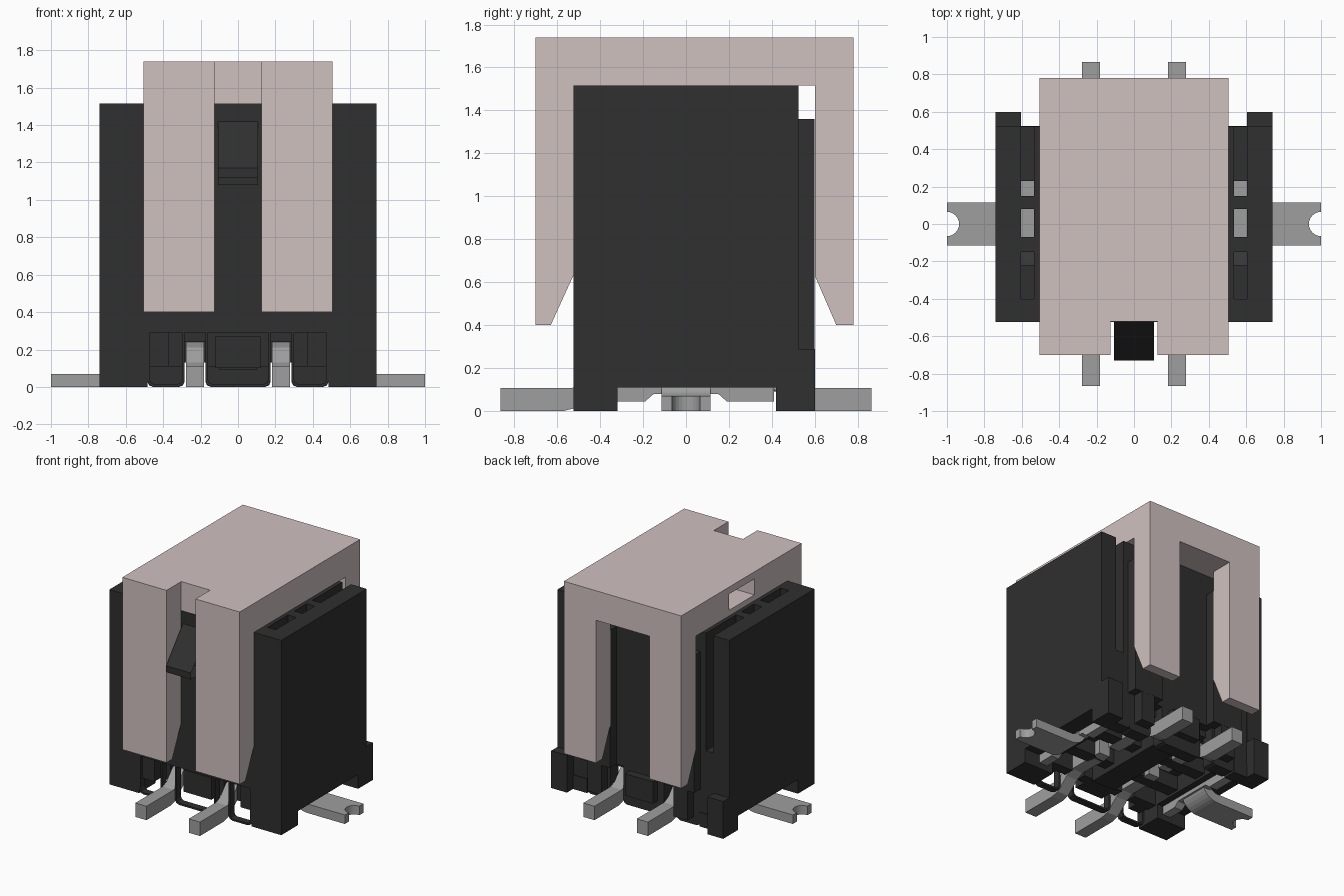
import bpy
import bmesh
import math
from mathutils import Vector

default = bpy.data.objects.get("Cube")
if default:
    bpy.data.objects.remove(default, do_unlink=True)


def material(name, rgb):
    m = bpy.data.materials.new(name)
    m.use_nodes = True
    m.diffuse_color = (*rgb, 1)
    m.node_tree.nodes["Principled BSDF"].inputs["Base Color"].default_value = (*rgb, 1)
    return m


BLACK = material("black plastic", (0.029, 0.029, 0.029))
PINK = material("pinkish grey plastic", (0.63, 0.535, 0.53))
METAL = material("grey metal", (0.345, 0.345, 0.345))


def prism(bm, axis, points, lo, hi):
    """Extrude a closed outline along an axis; points use the other two axes in order."""
    def place(p, d):
        v = list(p)
        v.insert(axis, d)
        return Vector(v)
    base = bm.faces.new([bm.verts.new(place(p, lo)) for p in points])
    ext = bmesh.ops.extrude_face_region(bm, geom=[base])["geom"]
    shift = place((0, 0), hi - lo)
    bmesh.ops.translate(bm, vec=shift, verts=[g for g in ext if isinstance(g, bmesh.types.BMVert)])


def box(bm, x, y, z):
    prism(bm, 2, [(x[0], y[0]), (x[1], y[0]), (x[1], y[1]), (x[0], y[1])], *z)


def both(bm, x, y, z):
    """Box on the +x side and its mirror image."""
    box(bm, x, y, z)
    box(bm, (-x[1], -x[0]), y, z)


def cup(a, b, z0, r, top):
    """U-shaped line from top left, down round the lower corners, to top right."""
    return [(a, top), (a, z0 + r), (a + r * 0.3, z0 + r * 0.3), (a + r, z0),
            (b - r, z0), (b - r * 0.3, z0 + r * 0.3), (b, z0 + r), (b, top)]


def finish(name, bm, mat):
    bmesh.ops.recalc_face_normals(bm, faces=bm.faces)
    mesh = bpy.data.meshes.new(name)
    bm.to_mesh(mesh)
    bm.free()
    mesh.materials.append(mat)
    ob = bpy.data.objects.new(name, mesh)
    bpy.context.collection.objects.link(ob)
    return ob


def cut(target, name, x, y, z):
    bm = bmesh.new()
    box(bm, x, y, z)
    cutter = finish(name, bm, PINK)
    mod = target.modifiers.new(name, "BOOLEAN")
    mod.operation = "DIFFERENCE"
    mod.solver = "EXACT"
    mod.object = cutter
    cutter.hide_render = True
    cutter.hide_viewport = True
    cutter.display_type = "WIRE"


TOP = 1.515
FRONT = -0.525

# Housing: core, two back ribs and side walls with slots between them
bm = bmesh.new()
box(bm, (-0.535, 0.535), (FRONT, 0.52), (0.29, TOP))
both(bm, (0.235, 0.49), (0.52, 0.599), (0.29, 1.36))
both(bm, (0.605, 0.74), (FRONT, 0.525), (0.11, TOP))
for y0, y1, top in ((FRONT, -0.40, TOP), (-0.40, -0.22, 0.9), (-0.15, -0.07, TOP),
                    (0.08, 0.15, TOP), (0.23, 0.52, 0.6)):
    both(bm, (0.535, 0.605), (y0, y1), (0.11, top))
both(bm, (0.485, 0.535), (FRONT, 0.52), (0.11, 0.29))
# Floor and corner feet
box(bm, (-0.485, 0.485), (-0.36, 0.45), (0.24, 0.29))
both(bm, (0.485, 0.74), (FRONT, -0.32), (0, 0.11))
both(bm, (0.485, 0.74), (0.42, 0.525), (0, 0.11))
both(bm, (0.605, 0.74), (0.52, 0.60), (0, 0.29))
# Front frames: thin open cups between the pins, with a raised wall behind
t = 0.014
for a, b in ((-0.485, -0.285), (-0.175, 0.175), (0.285, 0.485)):
    outer = cup(a, b, 0, 0.035, 0.29)
    inner = cup(a + t, b - t, t, 0.025, 0.29)
    prism(bm, 1, outer + inner[::-1], FRONT, -0.47)
    box(bm, (a, b), (-0.42, -0.34), (0.11, 0.29))
    # Solid back skirt, notched for the pins
    prism(bm, 1, cup(a, b, 0, 0.03, 0.29), 0.42, 0.52)
both(bm, (0.37, 0.471), (-0.50, -0.42), (0.11, 0.29))
both(bm, (0.31, 0.43), (0.52, 0.598), (0.06, 0.29))
for y0, y1 in ((-0.50, -0.42), (0.52, 0.58)):
    box(bm, (-0.12, 0.12), (y0, y1), (0.10, 0.27))
# Cross bars under the floor
for y in (-0.15, 0.15):
    box(bm, (-0.485, 0.485), (y - 0.05, y + 0.05), (0.13, 0.26))
box(bm, (-0.10, 0.10), (-0.34, 0.42), (0.09, 0.26))
finish("housing", bm, BLACK)

# Front latch: an open folded flap, sloping out to a lip and back under
bm = bmesh.new()
rows = [[bm.verts.new((x, y, z)) for x in (-0.107, 0.107)]
        for y, z in ((FRONT, 1.42), (-0.73, 1.17), (-0.73, 1.12), (FRONT, 1.12))]
for (a, b), (c, d) in zip(rows, rows[1:]):
    bm.faces.new((a, c, d, b))
finish("front_latch", bm, BLACK)
bm = bmesh.new()
box(bm, (-0.107, 0.107), (-0.54, -0.52), (1.08, 1.12))
finish("latch_base", bm, BLACK)

# Pick-up cap with tapered legs
bm = bmesh.new()
prism(bm, 0, [(-0.70, 0.40), (-0.63, 0.40), (FRONT, 0.63), (FRONT, TOP), (0.60, TOP),
              (0.60, 0.63), (0.70, 0.40), (0.78, 0.40), (0.78, 1.74), (-0.70, 1.74)],
      -0.505, 0.505)
cap = finish("cap", bm, PINK)
cut(cap, "front_notch_cutter", (-0.125, 0.125), (-0.9, -0.52), (0.2, 2))
cut(cap, "back_slot_cutter", (-0.23, 0.23), (0.56, 0.9), (0.2, 1.51))
cut(cap, "side_pocket_cutter", (-0.7, -0.30), (-0.12, 0.19), (1.56, 1.685))

# Pins: flat foot outside, bent up to run under the floor
for side, sx in (("left", 1), ("right", -1)):
    for end, sy in (("front", -1), ("back", 1)):
        bm = bmesh.new()
        outline = [(0.865, 0), (0.57, 0), (0.51, 0.015), (0.41, 0.10), (0.35, 0.13), (0.05, 0.13),
                   (0.05, 0.24), (0.33, 0.24), (0.41, 0.21), (0.48, 0.13), (0.53, 0.108), (0.865, 0.108)]
        prism(bm, 0, [(sy * y, z) for y, z in outline], sx * 0.23 - 0.048, sx * 0.23 + 0.048)
        finish(f"{end}_{side}_pin", bm, METAL)

# Solder tabs: notched tongue, rounded bend up into the slot, and a wide upright plate
for side, sx in (("left", 1), ("right", -1)):
    bm = bmesh.new()
    notch = [(1 - 0.065 * math.sin(a), 0.065 * math.cos(a))
             for a in (math.pi * i / 12 for i in range(13))]
    outline = [(0.675, -0.115), (0.675, 0.115), (1, 0.115)] + notch + [(1, -0.115)]
    prism(bm, 2, [(sx * x, y) for x, y in outline], 0, 0.07)
    angles = [math.pi / 2 * i / 8 for i in range(9)]
    bend = [(0.675 - 0.14 * math.cos(a), 0.14 - 0.14 * math.sin(a)) for a in angles]
    bend += [(0.675 - 0.07 * math.cos(a), 0.14 - 0.07 * math.sin(a)) for a in reversed(angles)]
    prism(bm, 1, [(sx * x, z) for x, z in bend], -0.115, 0.115)
    plate = [(-0.32, 0.11), (-0.32, 0.045), (-0.19, 0.045), (-0.15, 0.08), (0.15, 0.08),
             (0.19, 0.045), (0.41, 0.045), (0.41, 0.11), (0.24, 0.11), (0.24, 0.34),
             (-0.14, 0.34), (-0.22, 0.11)]
    lo, hi = sorted((sx * 0.535, sx * 0.605))
    prism(bm, 0, plate, lo, hi)
    finish(f"{side}_solder_tab", bm, METAL)
